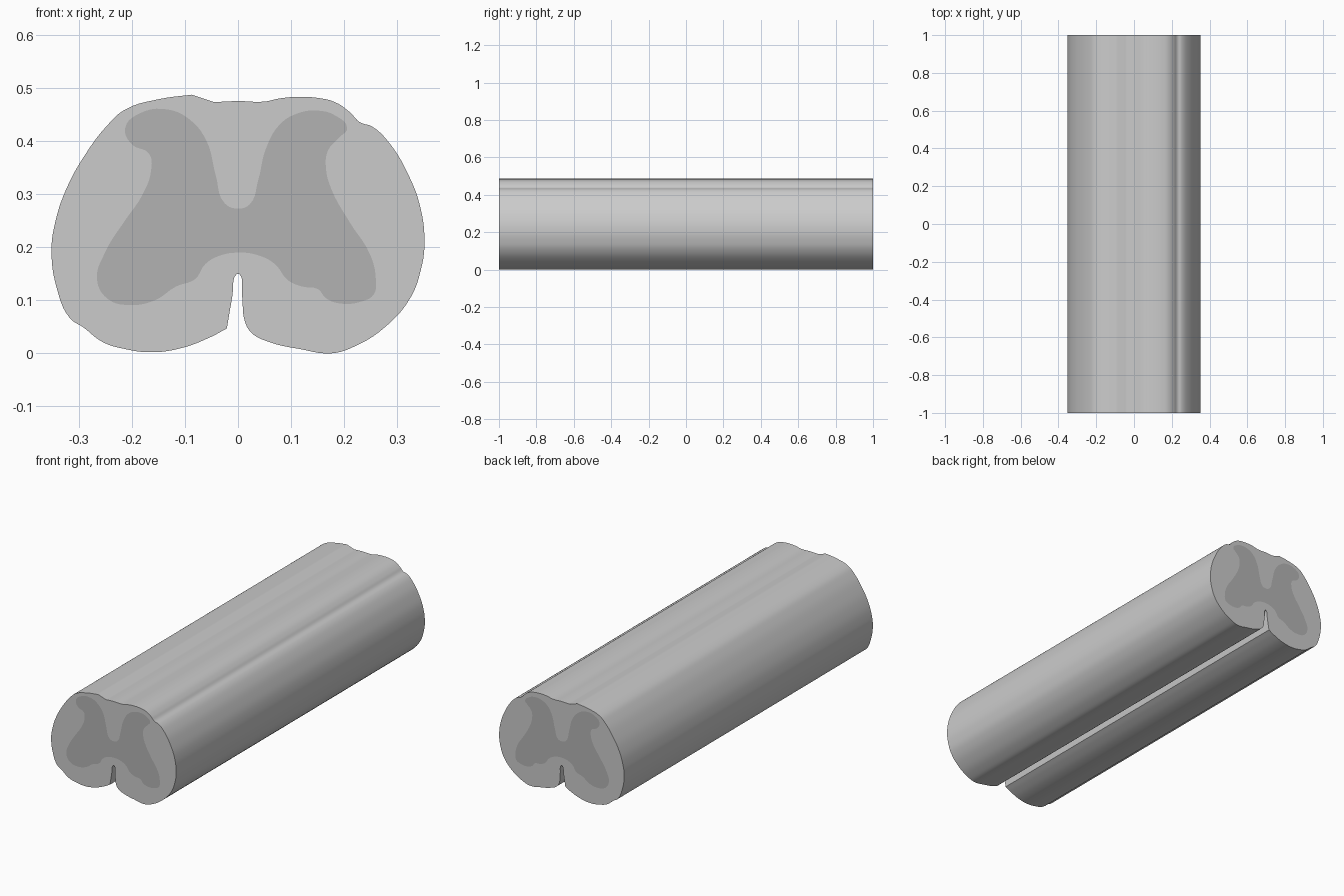
import bpy, bmesh, math

# Outer outline (x, z), starting at the tip of the ventral cleft
OUTER = [
    (0.003, 0.149), (0.008, 0.106), (0.013, 0.06), (0.026, 0.038), (0.06, 0.021),
    (0.117, 0.008), (0.177, 0.0), (0.22, 0.013), (0.277, 0.049), (0.325, 0.104),
    (0.345, 0.157), (0.352, 0.21), (0.343, 0.28), (0.32, 0.34), (0.287, 0.395),
    (0.253, 0.428), (0.23, 0.436), (0.211, 0.455), (0.183, 0.474), (0.15, 0.482),
    (0.113, 0.484), (0.079, 0.481), (0.05, 0.475), (0, 0.476), (-0.045, 0.474),
    (-0.087, 0.488), (-0.147, 0.48), (-0.213, 0.46), (-0.245, 0.432), (-0.289, 0.374),
    (-0.325, 0.308), (-0.345, 0.247), (-0.352, 0.194), (-0.341, 0.119),
    (-0.317, 0.066), (-0.292, 0.049), (-0.255, 0.021), (-0.213, 0.008),
    (-0.166, 0.002), (-0.11, 0.009), (-0.053, 0.03), (-0.021, 0.047),
    (-0.011, 0.106), (-0.003, 0.149)]
OUTER_CORNERS = {24, 25, 41}

# Butterfly-shaped core outline (x, z)
CORE = [
    (0, 0.273), (0.022, 0.281), (0.038, 0.326), (0.053, 0.387), (0.079, 0.432),
    (0.113, 0.453), (0.151, 0.458), (0.183, 0.449), (0.206, 0.425), (0.192, 0.408),
    (0.17, 0.383), (0.166, 0.349), (0.177, 0.308), (0.211, 0.247), (0.249, 0.187),
    (0.26, 0.142), (0.256, 0.111), (0.234, 0.098), (0.192, 0.094), (0.166, 0.104),
    (0.151, 0.121), (0.121, 0.126), (0.094, 0.138), (0.07, 0.168), (0.038, 0.185),
    (0, 0.19), (-0.038, 0.183), (-0.062, 0.168), (-0.081, 0.14), (-0.117, 0.126),
    (-0.157, 0.1), (-0.204, 0.091), (-0.245, 0.102), (-0.266, 0.138),
    (-0.249, 0.194), (-0.213, 0.251), (-0.181, 0.298), (-0.164, 0.345),
    (-0.168, 0.377), (-0.2, 0.394), (-0.213, 0.425), (-0.185, 0.453),
    (-0.132, 0.46), (-0.091, 0.441), (-0.06, 0.402), (-0.042, 0.336), (-0.025, 0.283)]


def add_outline(curve, points, corners=()):
    spline = curve.splines.new('BEZIER')
    spline.bezier_points.add(len(points) - 1)
    for i, (p, (x, z)) in enumerate(zip(spline.bezier_points, points)):
        p.co = (x, z, 0)
        p.handle_left_type = p.handle_right_type = 'VECTOR' if i in corners else 'AUTO'
    spline.use_cyclic_u = True


def extrude_outlines(name, *outlines):
    """Fill the outlines (inner ones become holes) and extrude along y."""
    curve = bpy.data.curves.new(name, 'CURVE')
    curve.dimensions, curve.fill_mode = '2D', 'BOTH'
    curve.resolution_u, curve.extrude = 5, 1.0
    for points, corners in outlines:
        add_outline(curve, points, corners)
    obj = bpy.data.objects.new(name, curve)
    bpy.context.collection.objects.link(obj)
    obj.rotation_euler.x = math.pi / 2
    bpy.ops.object.select_all(action='DESELECT')
    obj.select_set(True)
    bpy.context.view_layer.objects.active = obj
    bpy.ops.object.convert(target='MESH')
    obj = bpy.context.object
    bpy.ops.object.transform_apply(location=False, rotation=True, scale=False)
    bm = bmesh.new()
    bm.from_mesh(obj.data)
    bmesh.ops.remove_doubles(bm, verts=bm.verts, dist=1e-5)
    bmesh.ops.recalc_face_normals(bm, faces=bm.faces)
    bm.to_mesh(obj.data)
    bm.free()
    bpy.ops.object.shade_smooth_by_angle(angle=math.radians(35))
    obj.name = name
    return obj


# Outer sheath with a channel for the core
extrude_outlines("outer_sheath", (OUTER, OUTER_CORNERS), (CORE, ()))

# Darker core filling the channel
core = extrude_outlines("inner_core", (CORE, ()))
mat = bpy.data.materials.new("dark_grey")
mat.diffuse_color = (0.45, 0.45, 0.45, 1)
core.data.materials.append(mat)
